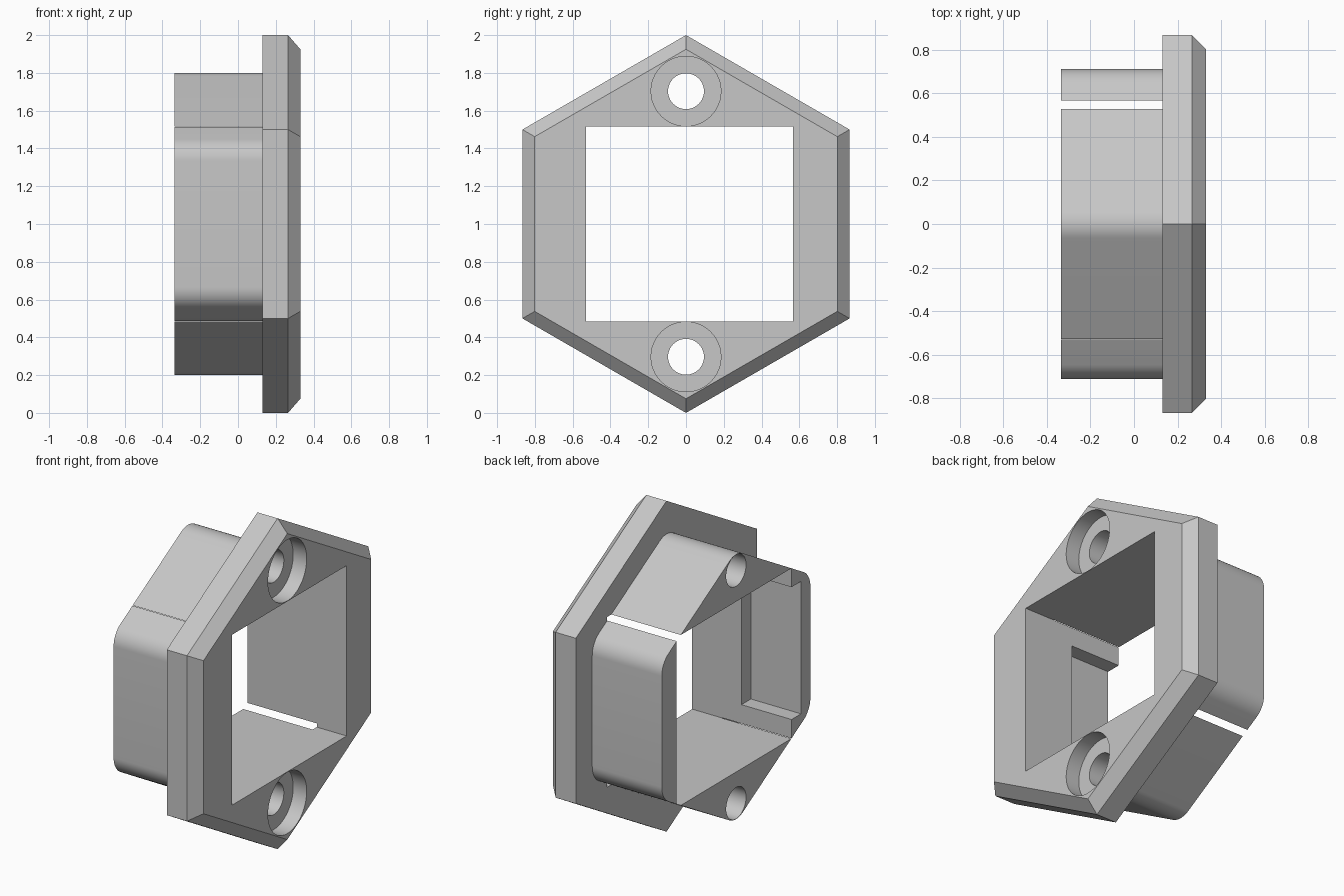
import bpy
import bmesh
from math import sin, cos, tan, pi, radians

default = bpy.data.objects.get("Cube")
if default:
    bpy.data.objects.remove(default, do_unlink=True)

grey = bpy.data.materials.new("plain grey")
grey.use_nodes = True
colour = (0.57, 0.57, 0.57, 1)
grey.diffuse_color = colour
grey.node_tree.nodes["Principled BSDF"].inputs["Base Color"].default_value = colour

MID = 1.0  # height of the main axis


def loft(name, sections):
    """Solid along x from (x, [(y, z), ...]) sections, z measured from MID."""
    bm = bmesh.new()
    rings = [[bm.verts.new((x, y, MID + z)) for y, z in pts] for x, pts in sections]
    for a, b in zip(rings, rings[1:]):
        for i in range(len(a)):
            j = (i + 1) % len(a)
            bm.faces.new((a[i], a[j], b[j], b[i]))
    bm.faces.new(rings[0])
    bm.faces.new(rings[-1])
    bmesh.ops.recalc_face_normals(bm, faces=bm.faces)
    mesh = bpy.data.meshes.new(name)
    bm.to_mesh(mesh)
    bm.free()
    mesh.materials.append(grey)
    obj = bpy.data.objects.new(name, mesh)
    bpy.context.collection.objects.link(obj)
    return obj


def circle(radius, z=0.0, sides=48):
    return [(radius * sin(2 * pi * i / sides), z + radius * cos(2 * pi * i / sides))
            for i in range(sides)]


def rounded_hexagon(apothem, fillet, steps=10):
    centre = (apothem - fillet) / cos(pi / 6)
    pts = []
    for k in range(6):
        a = k * pi / 3
        for s in range(steps + 1):
            b = a - pi / 6 + s * pi / 3 / steps
            pts.append((centre * sin(a) + fillet * sin(b), centre * cos(a) + fillet * cos(b)))
    return pts


def rectangle(y0, y1, half):
    return [(y0, -half), (y1, -half), (y1, half), (y0, half)]


def combine(target, tool, operation):
    mod = target.modifiers.new(operation.lower(), 'BOOLEAN')
    mod.operation = operation
    mod.solver = 'EXACT'
    mod.object = tool
    bpy.ops.object.select_all(action='DESELECT')
    bpy.context.view_layer.objects.active = target
    target.select_set(True)
    bpy.ops.object.modifier_apply(modifier=mod.name)
    bpy.data.objects.remove(tool, do_unlink=True)


# Chamfered hexagonal flange and the rounded sleeve behind it
BACK, FLANGE, CHAMFER, FRONT = -0.335, 0.13, 0.265, 0.33
housing = loft("hexagonal_housing", [(FLANGE, circle(1.0, sides=6)),
                                     (CHAMFER, circle(1.0, sides=6)),
                                     (FRONT, circle(0.925, sides=6))])
sleeve = loft("sleeve", [(BACK, rounded_hexagon(0.71, 0.13)),
                         (0.2, rounded_hexagon(0.71, 0.13))])
combine(housing, sleeve, 'UNION')

# Screw holes with counterbores, above and below the window
for z in (0.703, -0.703):
    combine(housing, loft("screw_hole", [(-0.5, circle(0.095, z)), (0.5, circle(0.095, z))]),
            'DIFFERENCE')
    combine(housing, loft("counterbore", [(0.24, circle(0.185, z)), (0.5, circle(0.185, z))]),
            'DIFFERENCE')

# Window; it breaks out of the sleeve as narrow slits on one side
window = rectangle(-0.53, 0.567, 0.515)
combine(housing, loft("window", [(-0.5, window), (0.5, window)]), 'DIFFERENCE')

# Recess on the inside of the opposite wall
recess = rectangle(-0.62, -0.4, 0.4)
combine(housing, loft("wall_recess", [(-0.5, recess), (0.0, recess)]), 'DIFFERENCE')

bpy.ops.object.shade_smooth_by_angle(angle=radians(25))
